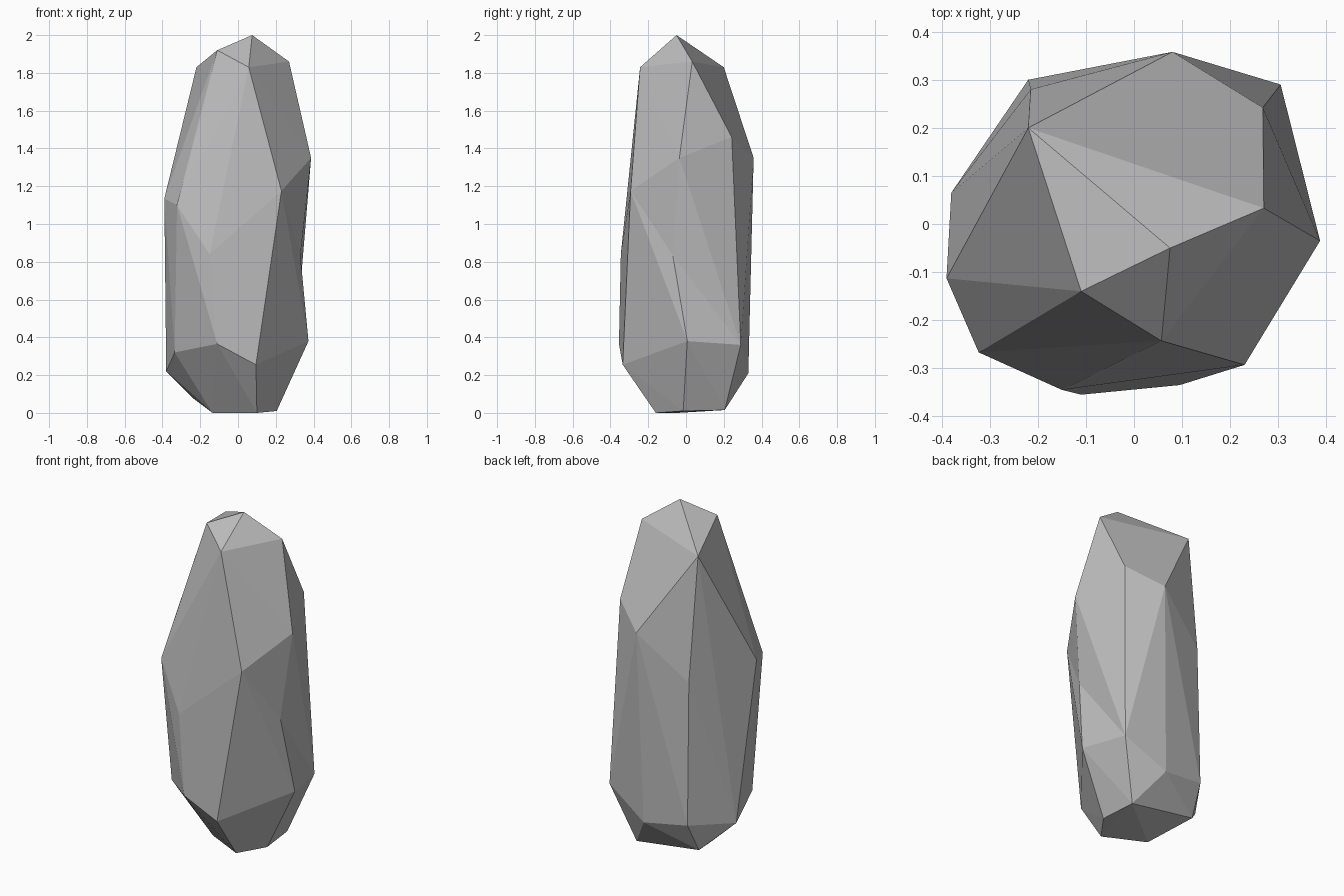
import bpy
import bmesh
from mathutils import Vector

# Remove the default cube only
default_cube = bpy.data.objects.get("Cube")
if default_cube:
    bpy.data.objects.remove(default_cube, do_unlink=True)

# Corners of the chiselled stone, from the foot up to the crown
corner_rings = {
    "foot": [(-.135, -.045, 0), (.1, -.16, 0), (.205, -.015, .01),
             (.184, .205, .015), (-.235, .213, .075)],
    "base": [(-.11, -.355, .365), (.095, -.335, .255), (.373, .007, .38),
             (.305, .29, .36), (.05, .33, .21), (-.22, .3, .25),
             (-.38, .065, .22), (-.335, -.15, .32)],
    "waist": [(-.15, -.345, .84), (.23, -.293, 1.175), (.387, -.035, 1.35),
              (.08, .358, 1.35), (-.215, .28, 1.1), (-.39, -.113, 1.135),
              (-.323, -.267, 1.1)],
    "shoulder": [(.268, .242, 1.46), (-.203, -.205, 1.53),
                 (-.22, .2, 1.83), (.057, -.243, 1.83)],
    "crown": [(.27, .033, 1.86), (-.11, -.14, 1.92), (.075, -.05, 2)],
}


def wrap_corners(rings):
    """Stretch a faceted skin over all the corners."""
    bm = bmesh.new()
    for ring in rings.values():
        for corner in ring:
            bm.verts.new(corner)
    result = bmesh.ops.convex_hull(bm, input=bm.verts[:])
    unused = [v for v in result["geom_interior"] if isinstance(v, bmesh.types.BMVert)]
    bmesh.ops.delete(bm, geom=unused, context="VERTS")
    return bm


def notch_ridge(bm, upper, lower, target):
    """Split the ridge between two corners and push its middle inwards."""
    def nearest(point):
        return min(bm.verts, key=lambda v: (v.co - Vector(point)).length)

    edge = bm.edges.get((nearest(upper), nearest(lower)))
    if edge:
        split = bmesh.ops.bisect_edges(bm, edges=[edge], cuts=1)
        middle = next(g for g in split["geom_split"] if isinstance(g, bmesh.types.BMVert))
        middle.co = target
        bmesh.ops.triangulate(bm, faces=middle.link_faces[:])


# Stone skin, with the shallow notch in its left ridge
bm = wrap_corners(corner_rings)
notch_ridge(bm, corner_rings["waist"][2], corner_rings["base"][2], (.33, -.07, .835))
bmesh.ops.recalc_face_normals(bm, faces=bm.faces[:])
for face in bm.faces:
    face.smooth = False

mesh = bpy.data.meshes.new("standing_stone")
bm.to_mesh(mesh)
bm.free()
stone = bpy.data.objects.new("standing_stone", mesh)
bpy.context.collection.objects.link(stone)

# Plain grey stone colour
grey = bpy.data.materials.new("stone_grey")
grey.use_nodes = True
colour = (.5, .5, .5, 1)
grey.diffuse_color = colour
grey.node_tree.nodes["Principled BSDF"].inputs["Base Color"].default_value = colour
mesh.materials.append(grey)
